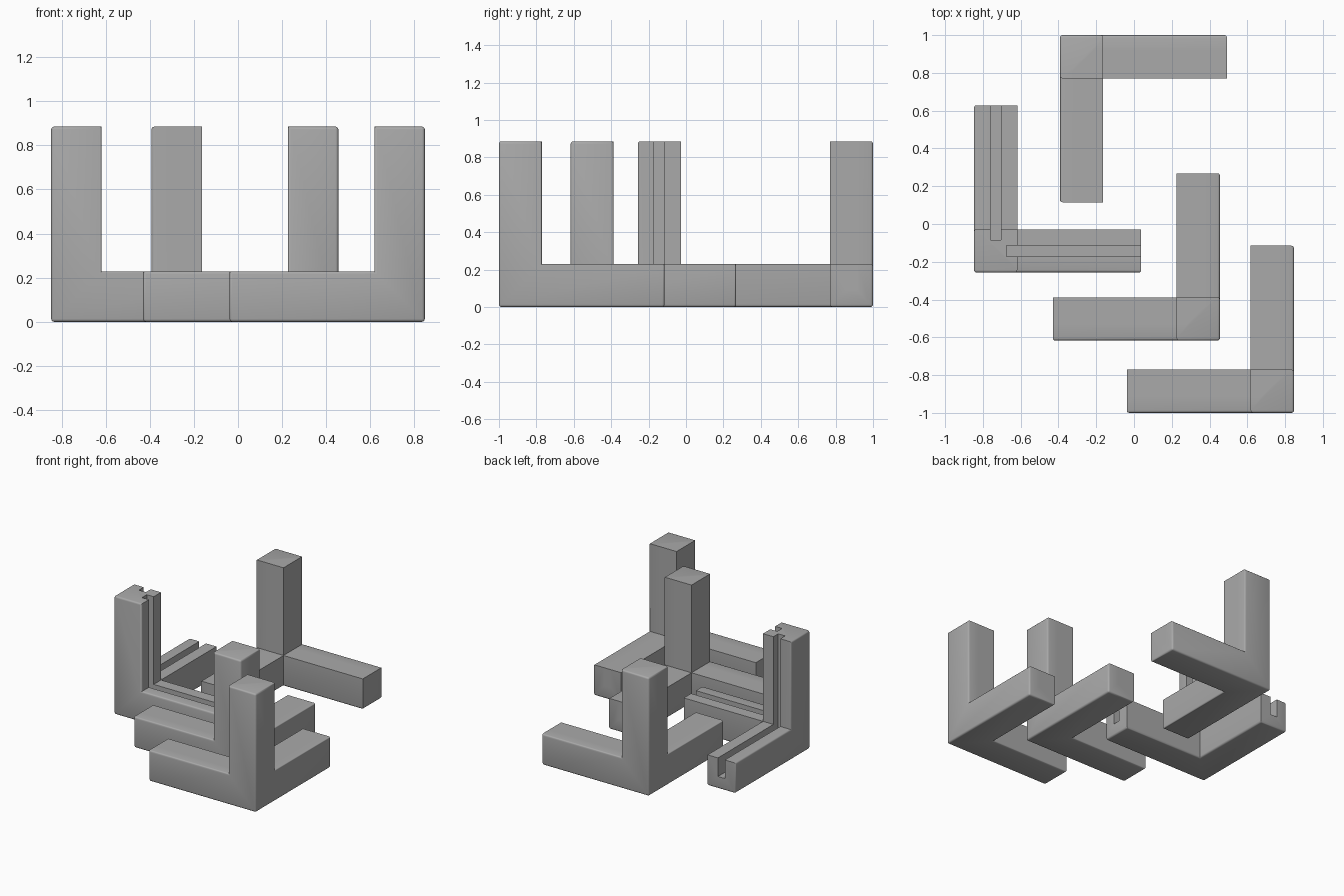
import bpy, bmesh
from mathutils import Vector

if "Cube" in bpy.data.objects:
    bpy.data.objects.remove(bpy.data.objects["Cube"])

LENGTH, WIDTH = 0.885, 0.229      # arm reach and square section
SLOT_A, SLOT_B = 0.086, 0.143     # slot sides, from the outer face
SLOT_START, SLOT_FLOOR = 0.172, 0.09

grey = bpy.data.materials.new("grey plastic")
grey.diffuse_color = (0.4, 0.4, 0.4, 1)
grey.use_nodes = True
grey.node_tree.nodes["Principled BSDF"].inputs["Base Color"].default_value = grey.diffuse_color


def add_object(name, bm):
    bmesh.ops.recalc_face_normals(bm, faces=bm.faces[:])
    mesh = bpy.data.meshes.new(name)
    bm.to_mesh(mesh)
    bm.free()
    mesh.materials.append(grey)
    obj = bpy.data.objects.new(name, mesh)
    bpy.context.collection.objects.link(obj)
    return obj


def add_box(bm, lo, hi):
    verts = bmesh.ops.create_cube(bm, size=1)["verts"]
    for v in verts:
        v.co = Vector([lo[i] if v.co[i] < 0 else hi[i] for i in range(3)])


def place(bm, corner, sx, sy):
    for v in bm.verts:
        v.co = (corner[0] + sx * v.co.x, corner[1] + sy * v.co.y, v.co.z)


def corner_bracket(name, corner, sx, sy):
    # corner block with three arms pulled out of its inner faces
    bm = bmesh.new()
    add_box(bm, (0, 0, 0), (WIDTH,) * 3)
    bm.normal_update()
    for axis in range(3):
        face = next(f for f in bm.faces if f.normal[axis] > 0.9
                    and f.calc_center_median()[axis] < WIDTH + 0.01
                    and max(f.calc_center_median()) < WIDTH + 0.01)
        new = bmesh.ops.extrude_face_region(bm, geom=[face])["geom"]
        bmesh.ops.delete(bm, geom=[face], context="FACES_ONLY")
        for v in new:
            if isinstance(v, bmesh.types.BMVert):
                v.co[axis] = LENGTH
        bm.normal_update()
    bmesh.ops.dissolve_limit(bm, angle_limit=0.01, verts=bm.verts[:], edges=bm.edges[:])
    # round the rims of the three outer faces
    rims = [e for e in bm.edges
            if any(all(abs(v.co[i]) < 1e-5 for v in e.verts) for i in range(3))]
    bmesh.ops.bevel(bm, geom=rims, offset=0.013, segments=3, profile=0.5,
                    affect="EDGES", clamp_overlap=True)
    place(bm, corner, sx, sy)
    body = add_object(name, bm)

    # panel slots running along the arms and up the post
    bm = bmesh.new()
    end = LENGTH + 0.1
    add_box(bm, (SLOT_START, SLOT_A, SLOT_FLOOR), (end, SLOT_B, end))
    add_box(bm, (SLOT_A, SLOT_START, SLOT_FLOOR), (SLOT_B, end, end))
    place(bm, corner, sx, sy)
    cutter = add_object(name + "_slot_cutter", bm)
    cutter.hide_render = True
    cutter.hide_set(True)
    cut = body.modifiers.new("slots", "BOOLEAN")
    cut.operation, cut.object, cut.solver = "DIFFERENCE", cutter, "EXACT"

    bpy.ops.object.select_all(action="DESELECT")
    body.select_set(True)
    bpy.context.view_layer.objects.active = body
    bpy.ops.object.modifier_apply(modifier=cut.name)
    bpy.data.objects.remove(cutter)
    bpy.ops.object.shade_smooth_by_angle(angle=0.6)


corner_bracket("back_corner_bracket", (-0.392, 1.0), 1, -1)
corner_bracket("left_corner_bracket", (-0.847, -0.257), 1, 1)
corner_bracket("middle_corner_bracket", (0.455, -0.617), -1, 1)
corner_bracket("front_corner_bracket", (0.847, -1.0), -1, 1)
